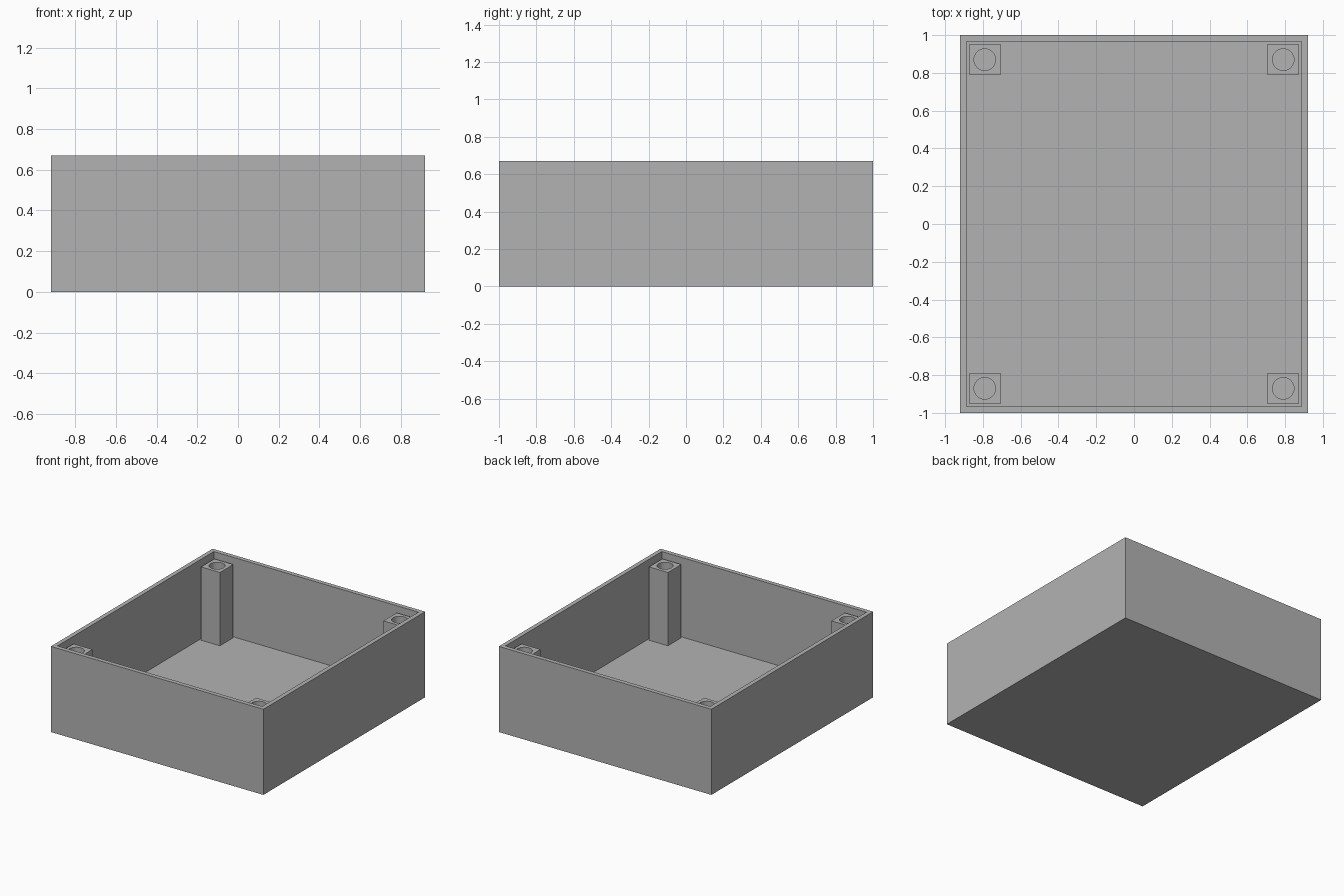
import bpy
import bmesh
from mathutils import Matrix, Vector

WIDTH, DEPTH, HEIGHT = 1.84, 2.0, 0.67
WALL = 0.048                 # wall and floor thickness
POST = 0.164                 # side of a corner post
POST_TOP = HEIGHT - WALL     # posts stop below the rim
HOLE_RADIUS, HOLE_DEPTH = 0.057, 0.4

default_cube = bpy.data.objects.get("Cube")
if default_cube:
    bpy.data.objects.remove(default_cube, do_unlink=True)

grey = bpy.data.materials.new("plain grey")
grey.use_nodes = True
colour = (0.45, 0.45, 0.45, 1)
grey.diffuse_color = colour
grey.node_tree.nodes["Principled BSDF"].inputs["Base Color"].default_value = colour


def add_object(name, bm):
    mesh = bpy.data.meshes.new(name)
    bmesh.ops.recalc_face_normals(bm, faces=bm.faces)
    bm.to_mesh(mesh)
    bm.free()
    mesh.materials.append(grey)
    obj = bpy.data.objects.new(name, mesh)
    bpy.context.collection.objects.link(obj)
    return obj


def block(width, depth, height):
    """A block standing on z = 0, centred in x and y."""
    bm = bmesh.new()
    place = Matrix.Translation((0, 0, height / 2)) @ Matrix.Diagonal((width, depth, height, 1))
    bmesh.ops.create_cube(bm, size=1, matrix=place)
    return bm


# Open tray: inset the top face and push it down to the floor
bm = block(WIDTH, DEPTH, HEIGHT)
top = max(bm.faces, key=lambda f: f.calc_center_median().z)
bmesh.ops.inset_region(bm, faces=[top], thickness=WALL)
top = max((f for f in bm.faces if abs(f.normal.z) > 0.9 and len(f.verts) == 4),
          key=lambda f: (f.calc_center_median().z, -f.calc_center_median().length))
pushed = bmesh.ops.extrude_discrete_faces(bm, faces=[top])["faces"][0]
bmesh.ops.translate(bm, verts=pushed.verts, vec=Vector((0, 0, WALL - HEIGHT)))
add_object("tray", bm)

# Screw post with a blind round hole: ring the top face, then drop the disc
post = add_object("post_front_right", block(POST, POST, POST_TOP - WALL))
bm = bmesh.new()
bmesh.ops.create_cone(bm, cap_ends=True, segments=32, radius1=HOLE_RADIUS,
                      radius2=HOLE_RADIUS, depth=2 * HOLE_DEPTH,
                      matrix=Matrix.Translation((0, 0, POST_TOP - WALL)))
cutter = add_object("hole_cutter", bm)
cutter.hide_render = True
cut = post.modifiers.new("screw hole", "BOOLEAN")
cut.operation = "DIFFERENCE"
cut.solver = "EXACT"
cut.object = cutter
bpy.context.view_layer.update()
post_mesh = bpy.data.meshes.new_from_object(post.evaluated_get(bpy.context.evaluated_depsgraph_get()))
post.modifiers.clear()
post.data = post_mesh
bpy.data.objects.remove(cutter, do_unlink=True)

# One post in each inner corner, sharing the same mesh
x = WIDTH / 2 - WALL - POST / 2
y = DEPTH / 2 - WALL - POST / 2
post.location = (-x, -y, WALL)
for name, sx, sy in (("front_left", 1, -1), ("back_right", -1, 1), ("back_left", 1, 1)):
    other = bpy.data.objects.new("post_" + name, post_mesh)
    other.location = (sx * x, sy * y, WALL)
    bpy.context.collection.objects.link(other)
